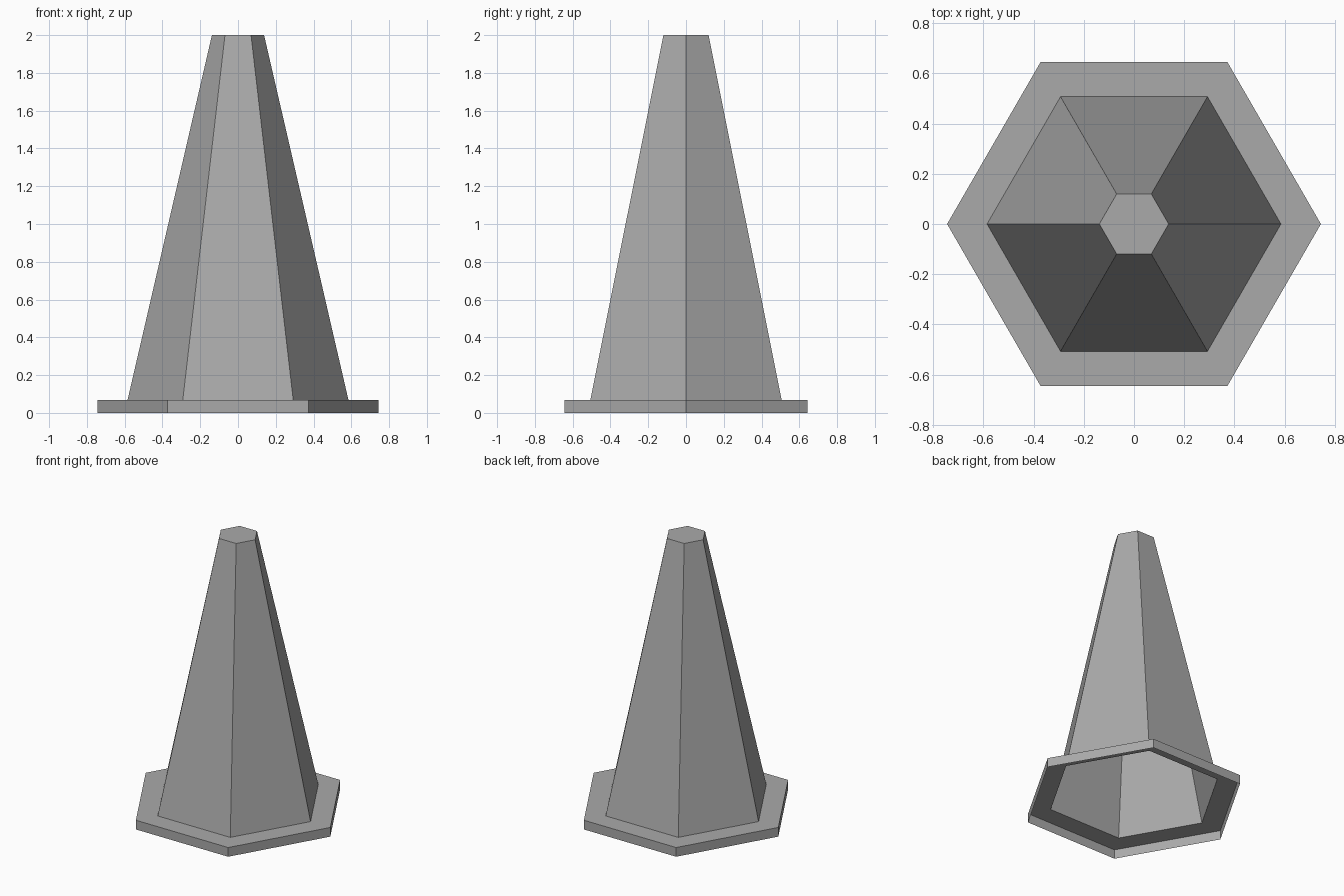
import bpy
import bmesh
from math import cos, sin, tau

SIDES = 6

cube = bpy.data.objects.get("Cube")
if cube:
    bpy.data.objects.remove(cube, do_unlink=True)

# Single flat grey for the whole cone
grey = bpy.data.materials.new("grey")
grey.use_nodes = True
colour = (0.4, 0.4, 0.4, 1)
grey.diffuse_color = colour
grey.node_tree.nodes["Principled BSDF"].inputs["Base Color"].default_value = colour


def hex_shell(name, profile, cap=False):
    """Open six-sided skin swept through (radius, height) rings, bottom to top."""
    bm = bmesh.new()
    rings = [[bm.verts.new((r * cos(tau * i / SIDES), r * sin(tau * i / SIDES), z))
              for i in range(SIDES)] for r, z in profile]
    for low, high in zip(rings, rings[1:]):
        for i in range(SIDES):
            j = (i + 1) % SIDES
            bm.faces.new((low[i], low[j], high[j], high[i]))
    if cap:
        bm.faces.new(rings[-1])
    mesh = bpy.data.meshes.new(name)
    bm.to_mesh(mesh)
    bm.free()
    mesh.materials.append(grey)
    obj = bpy.data.objects.new(name, mesh)
    bpy.context.collection.objects.link(obj)
    return obj


# Base flange: outer rim and flat top ring, open underneath
hex_shell("base_flange", [(0.744, 0), (0.744, 0.067), (0.585, 0.067)])

# Tapered hollow body with a closed tip
hex_shell("cone_body", [(0.585, 0.067), (0.138, 2)], cap=True)
